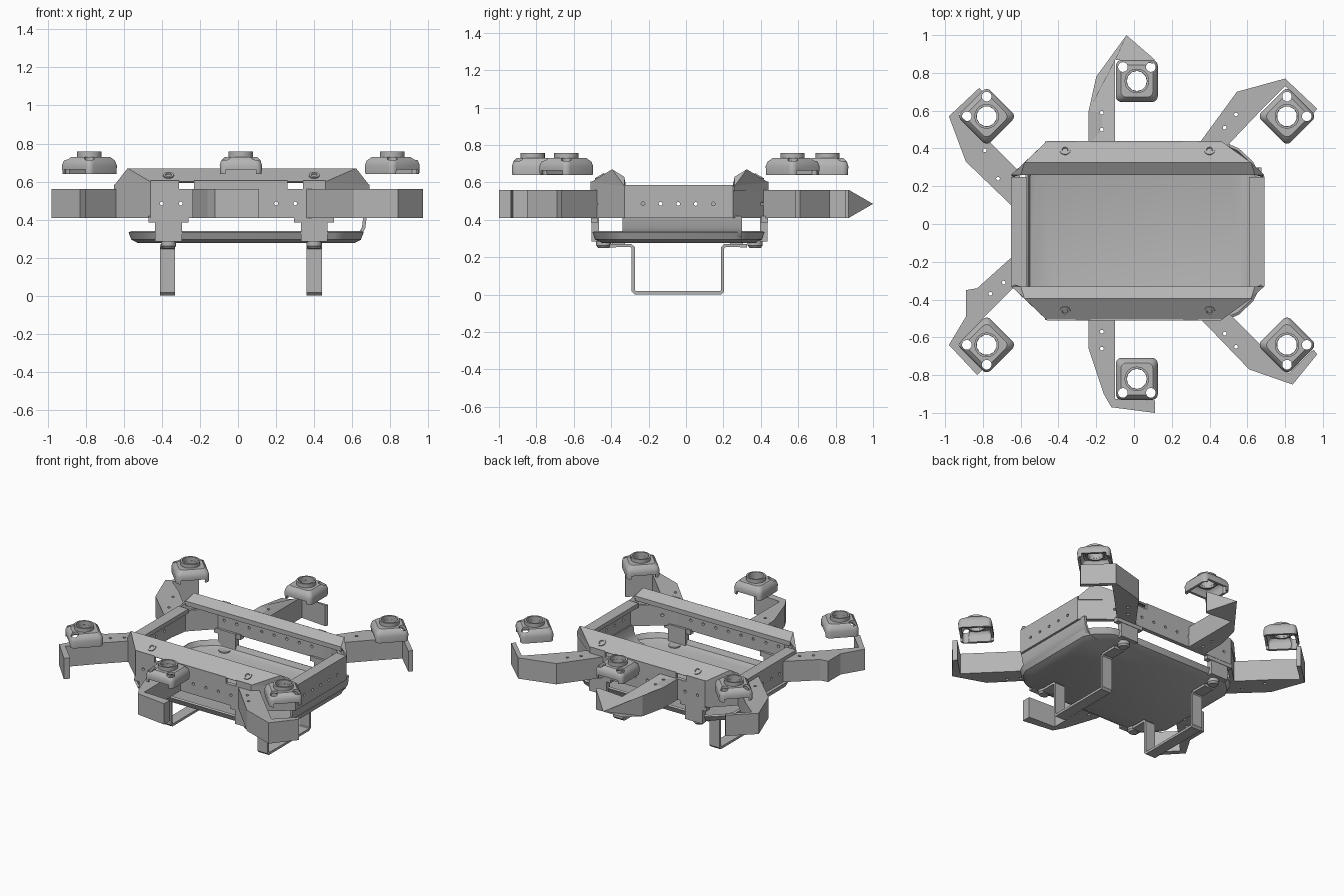
import bpy, bmesh
from math import pi, sin, cos, radians
from mathutils import Matrix, Vector

if "Cube" in bpy.data.objects:
    bpy.data.objects.remove(bpy.data.objects["Cube"], do_unlink=True)

grey = bpy.data.materials.new("plain grey")
grey.use_nodes = True
GREY = (0.46, 0.46, 0.46, 1)
grey.diffuse_color = GREY
grey.node_tree.nodes["Principled BSDF"].inputs["Base Color"].default_value = GREY


def mesh_obj(name, verts, faces):
    me = bpy.data.meshes.new(name)
    me.from_pydata(verts, [], faces)
    me.materials.append(grey)
    ob = bpy.data.objects.new(name, me)
    bpy.context.collection.objects.link(ob)
    return ob


def loft(name, loops, caps=(True, True), closed=False):
    n, m = len(loops[0]), len(loops)
    verts = [v for lp in loops for v in lp]
    faces = []
    for k in range(m if closed else m - 1):
        a, b = k * n, (k + 1) % m * n
        faces += [(a + i, a + (i + 1) % n, b + (i + 1) % n, b + i) for i in range(n)]
    if not closed and caps[0]:
        faces.append(tuple(reversed(range(n))))
    if not closed and caps[1]:
        faces.append(tuple(range((m - 1) * n, m * n)))
    return mesh_obj(name, verts, faces)


def flat(pts, z):
    return [(x, y, z) for x, y in pts]


def box(name, x, y, z):
    pts = [(x[0], y[0]), (x[1], y[0]), (x[1], y[1]), (x[0], y[1])]
    return loft(name, [flat(pts, z[0]), flat(pts, z[1])])


def circle(r, z, n=28):
    return [(r * cos(2 * pi * i / n), r * sin(2 * pi * i / n), z) for i in range(n)]


def rounded_square(h, r, z):
    out = []
    for q in range(4):
        for s in range(6):
            a = q * pi / 2 + s * pi / 10
            cx = (h - r) * (1 if q in (0, 3) else -1)
            cy = (h - r) * (1 if q < 2 else -1)
            out.append((cx + r * cos(a), cy + r * sin(a), z))
    return out


def apply_mod(ob, kind, **props):
    mod = ob.modifiers.new(kind.lower(), kind)
    for key, val in props.items():
        setattr(mod, key, val)
    bpy.context.view_layer.objects.active = ob
    bpy.ops.object.modifier_apply(modifier=mod.name)


def shell(ob, t, offset=-1):
    apply_mod(ob, "SOLIDIFY", thickness=t, offset=offset)


def cut(ob, cutters):
    for c in cutters:
        c.hide_render = True
        apply_mod(ob, "BOOLEAN", object=c, operation="DIFFERENCE", solver="EXACT")
        bpy.data.objects.remove(c, do_unlink=True)


def smooth(ob):
    bpy.ops.object.select_all(action="DESELECT")
    ob.select_set(True)
    bpy.context.view_layer.objects.active = ob
    bpy.ops.object.shade_smooth_by_angle(angle=radians(35))


def drill(points, r, length, axis):
    """One cutter mesh holding a row of cylinders along the given axis."""
    rot = {"X": Matrix.Rotation(pi / 2, 4, "Y"), "Y": Matrix.Rotation(pi / 2, 4, "X"),
           "Z": Matrix.Identity(4)}[axis]
    bm = bmesh.new()
    for p in points:
        bmesh.ops.create_cone(bm, cap_ends=True, segments=12, radius1=r, radius2=r,
                              depth=length, matrix=Matrix.Translation(p) @ rot)
    ob = mesh_obj("drill_cutter", [], [])
    bm.to_mesh(ob.data)
    bm.free()
    return ob


LOW, HIGH, MID = 0.41, 0.56, 0.485

# Main frame ring with rows of holes
outline = [(-0.65, -0.33), (-0.46, -0.51), (0.46, -0.51), (0.69, -0.33),
           (0.69, 0.25), (0.46, 0.44), (-0.46, 0.44), (-0.65, 0.25)]
ring = loft("frame_ring", [flat(outline, LOW), flat(outline, HIGH)], (False, False))
shell(ring, 0.03)
cut(ring, [drill([(0, -0.23 + 0.094 * i, MID) for i in range(5)], 0.01, 2, "X"),
           drill([(-0.4 + 0.1 * i, 0, MID) for i in range(10)], 0.01, 2, "Y")])

# Flat bars across both ends
box("end_bar_right", (-0.65, -0.57), (-0.33, 0.25), (0.555, 0.585))
box("end_bar_left", (0.61, 0.69), (-0.33, 0.25), (0.555, 0.585))

# Ridged rails, front and back, with notched skirts and screws
rail_pts = [(-0.65, -0.33, 0.58), (-0.46, -0.51, 0.60), (0.46, -0.51, 0.60), (0.69, -0.33, 0.58),
            (-0.58, -0.395, 0.67), (0.62, -0.395, 0.67), (-0.60, -0.33, 0.63), (0.64, -0.33, 0.63),
            (-0.60, -0.33, 0.597), (0.64, -0.33, 0.597)]
rail_pts += [(x, y, 0.555) for x, y, z in rail_pts[:4]]
rail_faces = [(1, 2, 5, 4), (0, 1, 4), (2, 3, 5), (4, 5, 7, 6), (6, 7, 9, 8), (0, 4, 6),
              (5, 3, 7), (10, 11, 1, 0), (12, 13, 3, 2)]
for side, s in (("front", 1), ("back", -1)):
    def my(y):
        return y if s == 1 else -0.07 - y
    rail = mesh_obj(side + "_rail", [(x, my(y), z) for x, y, z in rail_pts],
                    [f if s == 1 else f[::-1] for f in rail_faces])
    shell(rail, 0.015)
    for i, span in enumerate([(-0.46, -0.31), (-0.23, 0.26), (0.34, 0.46)]):
        box(f"{side}_rail_skirt_{i}", span, sorted((my(-0.51), my(-0.49))), (0.555, 0.605))
    for i, x in enumerate((-0.365, 0.4)):
        screw = loft(f"{side}_screw_{i}", [circle(0.028, -0.01), circle(0.028, 0.006),
                                           circle(0.016, 0.006), circle(0.012, -0.004)], (True, True))
        screw.location = (x, my(-0.46), 0.631)
        screw.rotation_euler = (s * radians(31), 0, 0)
        # Bracket from the ring down to the tray, with its flared top and knob
        box(f"{side}_bracket_{i}", (x - 0.07, x + 0.07), sorted((my(-0.505), my(-0.465))), (0.285, 0.42))
        box(f"{side}_bracket_top_{i}", (x - 0.105, x + 0.105), sorted((my(-0.508), my(-0.47))), (0.385, 0.42))
        knob = loft(f"{side}_knob_{i}", [circle(0.03, 0.25), circle(0.04, 0.262), circle(0.04, 0.30)])
        knob.location = (x, my(-0.44), 0)
        smooth(knob)

# Shallow tray under the frame
def tray_loop(d, z):
    x0, x1, y0, y1, c = -0.575 + d, 0.66 - d, -0.5 + d, 0.42 - d, 0.15
    return flat([(x0, y0 + c), (x0 + 0.03, y0 + c * 0.6), (x0 + c * 0.7, y0 + 0.02), (x0 + c, y0),
                 (x1 - c, y0), (x1 - c * 0.7, y0 + 0.02), (x1 - 0.03, y0 + c * 0.6), (x1, y0 + c),
                 (x1, y1 - c), (x1 - 0.03, y1 - c * 0.6), (x1 - c * 0.7, y1 - 0.02), (x1 - c, y1),
                 (x0 + c, y1), (x0 + c * 0.7, y1 - 0.02), (x0 + 0.03, y1 - c * 0.6), (x0, y1 - c)], z)


tray = loft("tray", [tray_loop(0.05, 0.277), tray_loop(0.015, 0.295), tray_loop(0, 0.333)], (True, False))
shell(tray, 0.015)
smooth(tray)


def ribbon(name, path, t):
    """Thin strip from pairs of edge points."""
    verts = [p for pair in path for p in pair]
    ob = mesh_obj(name, verts, [(2 * i, 2 * i + 1, 2 * i + 3, 2 * i + 2) for i in range(len(path) - 1)])
    shell(ob, t, 0)
    return ob


# Curved end wall joining tray and ring on the left
wall = [(0.57, 0.287), (0.61, 0.297), (0.64, 0.32), (0.66, 0.36), (0.667, 0.42)]
smooth(ribbon("tray_end_wall", [((x, -0.34, z), (x, 0.3, z)) for x, z in wall], 0.018))

# Square landing straps
strap = [(-0.41, 0.262), (-0.295, 0.262), (-0.282, 0.25), (-0.282, 0.02), (-0.272, 0.01),
         (0.185, 0.01), (0.195, 0.02), (0.195, 0.25), (0.208, 0.262), (0.325, 0.262)]
for name, x in (("right", -0.37), ("left", 0.4)):
    ribbon(name + "_landing_strap", [((x - 0.04, y, z), (x + 0.04, y, z)) for y, z in strap], 0.018)
    for y in (-0.36, 0.27):
        box(name + "_strap_pad", (x - 0.03, x + 0.03), (y - 0.035, y + 0.035), (0.26, 0.285))

# Six hooked arms that bend around the motor pods
arms = {
    "back_middle": ([(-0.24, 0.42), (-0.10, 0.42), (-0.10, 0.87), (0.10, 0.85), (0.11, 0.87),
                     (-0.04, 1.0), (-0.2, 0.78), (-0.24, 0.6)], [(-0.17, 0.5), (-0.17, 0.59)]),
    "front_middle": ([(-0.24, -0.49), (-0.24, -0.66), (-0.16, -0.9), (-0.12, -0.97), (0.11, -1.0),
                      (0.11, -0.935), (-0.10, -0.925), (-0.10, -0.49)], [(-0.17, -0.57), (-0.17, -0.66)]),
    "back_left": ([(0.34, 0.42), (0.48, 0.40), (0.68, 0.61), (0.80, 0.73), (0.95, 0.585),
                   (0.97, 0.61), (0.80, 0.77), (0.545, 0.70)], [(0.48, 0.51), (0.54, 0.58)]),
    "front_left": ([(0.34, -0.49), (0.61, -0.77), (0.84, -0.85), (0.97, -0.69), (0.95, -0.665),
                    (0.82, -0.79), (0.70, -0.67), (0.50, -0.47)], [(0.48, -0.58), (0.54, -0.65)]),
    "back_right": ([(-0.63, 0.08), (-0.60, 0.27), (-0.82, 0.49), (-0.93, 0.58), (-0.80, 0.70),
                    (-0.82, 0.72), (-0.98, 0.57), (-0.89, 0.33)], [(-0.79, 0.39), (-0.72, 0.24)]),
    "front_right": ([(-0.63, -0.16), (-0.83, -0.34), (-0.89, -0.35), (-0.89, -0.49), (-0.98, -0.64),
                     (-0.83, -0.80), (-0.80, -0.77), (-0.93, -0.64), (-0.80, -0.50), (-0.61, -0.31)],
                    [(-0.76, -0.37), (-0.69, -0.31)]),
}
for name, (pts, holes) in arms.items():
    arm = loft(name + "_arm", [flat(pts, LOW), flat(pts, HIGH)])
    cut(arm, [drill(flat(holes, MID), 0.01, 1, "Z")])
    # The back middle arm ends in a point
    for v in arm.data.vertices:
        if v.co.y > 0.99:
            v.co.z = MID

# Motor pod: hollow rounded cap with one large and two small holes, and a collar
pod = loft("motor_pod", [rounded_square(0.109, 0.03, 0.64), rounded_square(0.111, 0.03, 0.685),
                         rounded_square(0.104, 0.03, 0.71), rounded_square(0.085, 0.03, 0.73)], (False, True))
shell(pod, 0.018)
cut(pod, [drill([(0, 0, 0.7)], 0.053, 0.3, "Z"),
          drill([(-0.074, 0.074, 0.7), (0.074, 0.074, 0.7)], 0.026, 0.3, "Z"),
          box("arch_cutter", (-0.08, 0.08), (-0.2, 0.2), (0.6, 0.663))])
smooth(pod)
collar = loft("motor_collar", [circle(0.065, 0.70), circle(0.065, 0.757), circle(0.053, 0.757),
                               circle(0.053, 0.70)], closed=True)
smooth(collar)

spots = [("back_middle", 0.015, 0.757, 0), ("back_right", -0.78, 0.57, 45), ("back_left", 0.81, 0.57, -45),
         ("front_right", -0.78, -0.64, 135), ("front_left", 0.81, -0.64, -135), ("front_middle", 0.015, -0.82, 180)]
for name, x, y, turn in spots:
    for part, label in ((pod, "motor_pod"), (collar, "motor_collar")):
        ob = part if name == "back_middle" else part.copy()
        ob.name = f"{name}_{label}"
        ob.location = Vector((x, y, 0))
        ob.rotation_euler = (0, 0, radians(turn))
        if ob is not part:
            bpy.context.collection.objects.link(ob)
